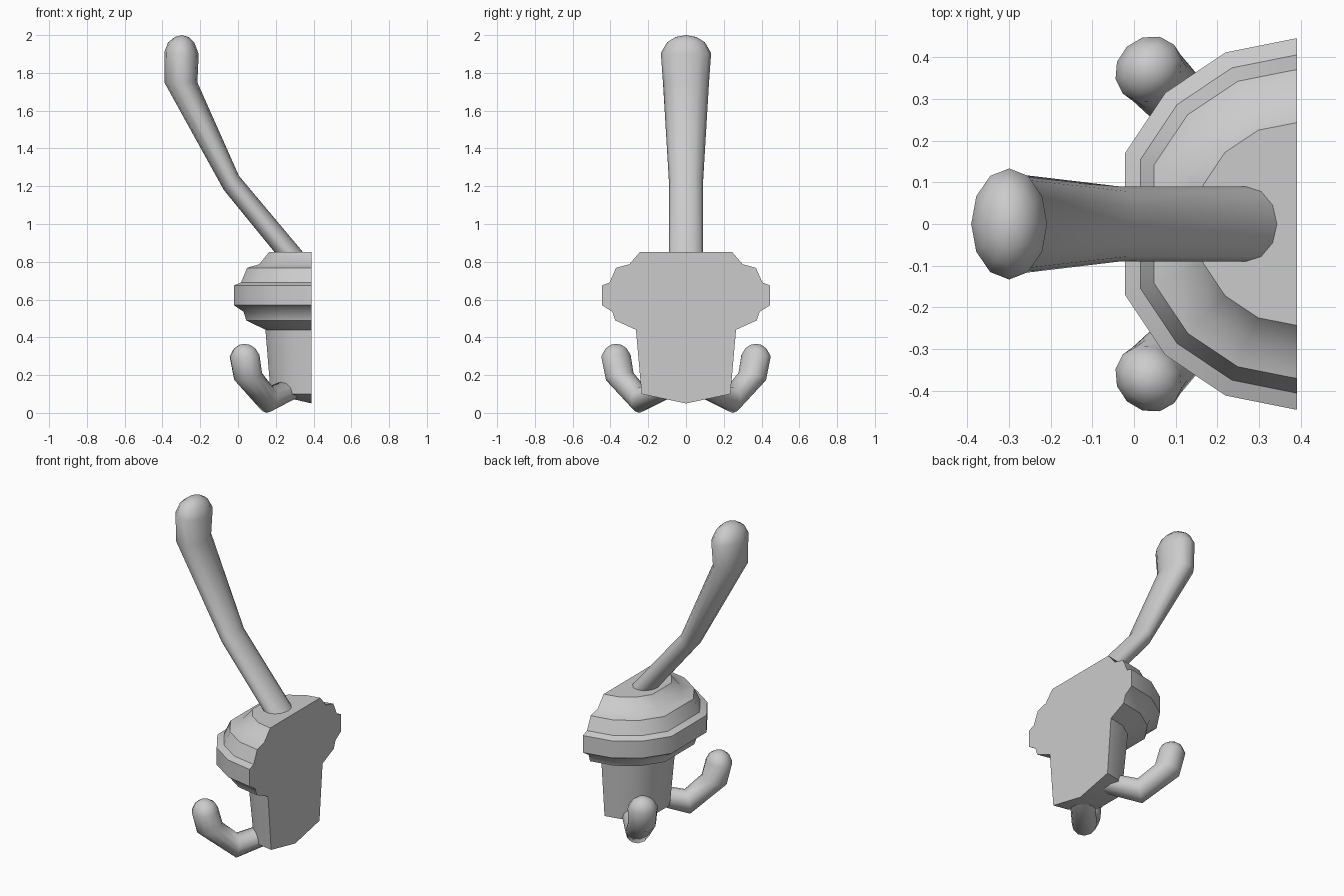
import bpy, bmesh, math

if "Cube" in bpy.data.objects:
    bpy.data.objects.remove(bpy.data.objects["Cube"])

WALL = 0.39  # flat back plane of the mount


def finish(bm, name, angle):
    bmesh.ops.recalc_face_normals(bm, faces=bm.faces[:])
    me = bpy.data.meshes.new(name)
    bm.to_mesh(me)
    bm.free()
    ob = bpy.data.objects.new(name, me)
    bpy.context.collection.objects.link(ob)
    bpy.ops.object.select_all(action='DESELECT')
    ob.select_set(True)
    bpy.context.view_layer.objects.active = ob
    bpy.ops.object.shade_smooth_by_angle(angle=math.radians(angle))
    return ob


def half_lathe(name, profile, bottom_z):
    """Half turn around the wall axis, with one wide facet at the front."""
    bm = bmesh.new()
    angles = [math.radians(a) for a in (0, 22.5, 45, 67.5, 112.5, 135, 157.5, 180)]
    rings = [[bm.verts.new((WALL - r * math.sin(a), r * math.cos(a), z)) for a in angles]
             for r, z in profile]
    for p, q in zip(rings, rings[1:]):
        for i in range(len(angles) - 1):
            bm.faces.new((p[i], p[i + 1], q[i + 1], q[i]))
    bm.faces.new(rings[0])
    tip = bm.verts.new((WALL, 0, bottom_z))
    last = rings[-1]
    for i in range(len(angles) - 1):
        bm.faces.new((last[i], last[i + 1], tip))
    bm.faces.new([r[0] for r in rings] + [tip] + [r[-1] for r in reversed(rings)])
    return finish(bm, name, 40)


def bent_arm(name, sections, tip, place, sides=12):
    """Skin elliptical sections: two in-plane edge points and a half width."""
    bm = bmesh.new()
    rings = []
    for u1, z1, u2, z2, w in sections:
        ring = []
        for i in range(sides):
            t = 2 * math.pi * i / sides
            k = (1 - math.cos(t)) / 2
            ring.append(bm.verts.new(place(u1 + (u2 - u1) * k, w * math.sin(t), z1 + (z2 - z1) * k)))
        rings.append(ring)
    for p, q in zip(rings, rings[1:]):
        for i in range(sides):
            j = (i + 1) % sides
            bm.faces.new((p[i], p[j], q[j], q[i]))
    bm.faces.new(rings[0])
    top = bm.verts.new(place(tip[0], 0, tip[1]))
    for i in range(sides):
        bm.faces.new((rings[-1][i], rings[-1][(i + 1) % sides], top))
    return finish(bm, name, 60)


# wall mount with stepped collar
half_lathe("wall_mount", [
    (0.243, 0.853), (0.30, 0.787), (0.37, 0.768), (0.405, 0.69), (0.445, 0.675),
    (0.445, 0.57), (0.39, 0.535), (0.375, 0.49), (0.265, 0.44), (0.235, 0.10)], 0.05)

# tall upper hook
bent_arm("upper_hook", [
    (0.235, 0.80, 0.365, 0.826, 0.09), (-0.075, 1.18, 0.005, 1.255, 0.09),
    (-0.39, 1.75, -0.215, 1.75, 0.122), (-0.39, 1.91, -0.208, 1.90, 0.133),
    (-0.37, 1.962, -0.232, 1.962, 0.10), (-0.335, 1.99, -0.262, 1.99, 0.055)],
    (-0.298, 2.0), lambda u, v, z: (u, v, z))

# pair of small lower hooks, mirrored in y
for side, label in ((1, "left"), (-1, "right")):
    bent_arm("lower_hook_" + label, [
        (0.10, 0.09, 0.10, 0.20, 0.07), (0.345, 0.0, 0.325, 0.14, 0.07),
        (0.56, 0.17, 0.415, 0.215, 0.08), (0.59, 0.295, 0.44, 0.31, 0.085),
        (0.572, 0.338, 0.458, 0.343, 0.06), (0.545, 0.36, 0.485, 0.36, 0.03)],
        (0.515, 0.366),
        lambda u, v, z, s=side: (WALL - 0.69 * u + 0.72 * v, s * (0.72 * u + 0.69 * v), z))
